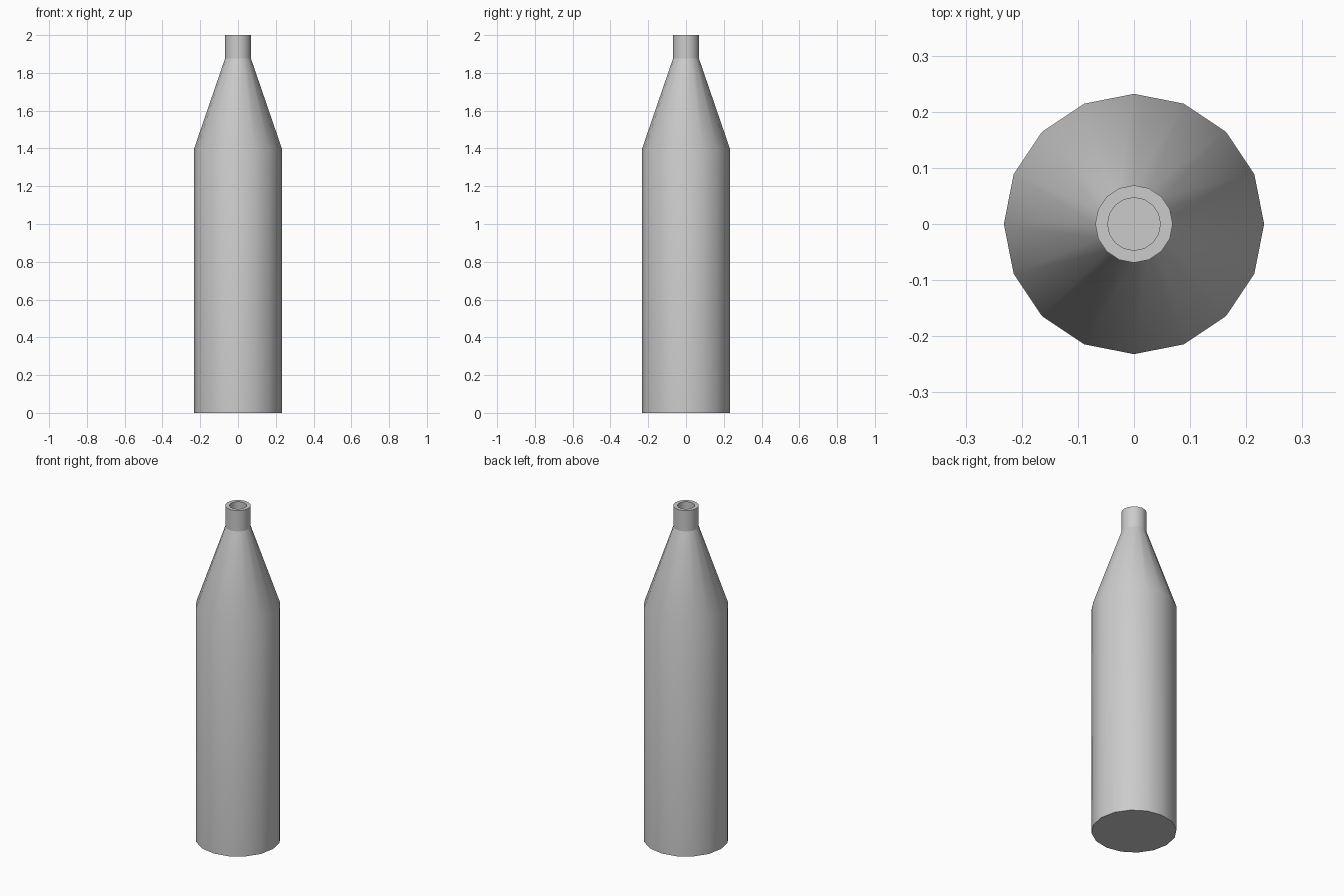
import bpy, bmesh, math

if "Cube" in bpy.data.objects:
    bpy.data.objects.remove(bpy.data.objects["Cube"])


def material(name, rgb):
    m = bpy.data.materials.new(name)
    m.diffuse_color = (*rgb, 1)
    m.use_nodes = True
    m.node_tree.nodes["Principled BSDF"].inputs["Base Color"].default_value = m.diffuse_color
    return m


def lathe(name, profile, sides, mat, cap_first=False, cap_last=False):
    """Spin a list of (radius, height) points around z."""
    bm = bmesh.new()
    rings = []
    for r, z in profile:
        rings.append([bm.verts.new((r * math.cos(math.tau * i / sides),
                                    r * math.sin(math.tau * i / sides), z))
                      for i in range(sides)])
    for a, b in zip(rings, rings[1:]):
        for i in range(sides):
            j = (i + 1) % sides
            bm.faces.new((a[i], a[j], b[j], b[i]))
    if cap_first:
        bm.faces.new(rings[0][::-1])
    if cap_last:
        bm.faces.new(rings[-1])
    me = bpy.data.meshes.new(name)
    bm.to_mesh(me)
    bm.free()
    me.materials.append(mat)
    ob = bpy.data.objects.new(name, me)
    bpy.context.collection.objects.link(ob)
    bpy.ops.object.select_all(action='DESELECT')
    ob.select_set(True)
    bpy.context.view_layer.objects.active = ob
    bpy.ops.object.shade_smooth_by_angle(angle=math.radians(40))
    return ob


grey = material("light_grey", (0.6, 0.6, 0.6))

# Body with tapered shoulder
lathe("bottle_body", [(0.232, 0), (0.232, 1.4), (0.069, 1.875)], 16, grey, cap_first=True)

# Neck with rim and bored mouth
lathe("bottle_neck", [(0.069, 1.875), (0.069, 2.0), (0.047, 2.0), (0.047, 1.875)],
      16, grey, cap_last=True)
